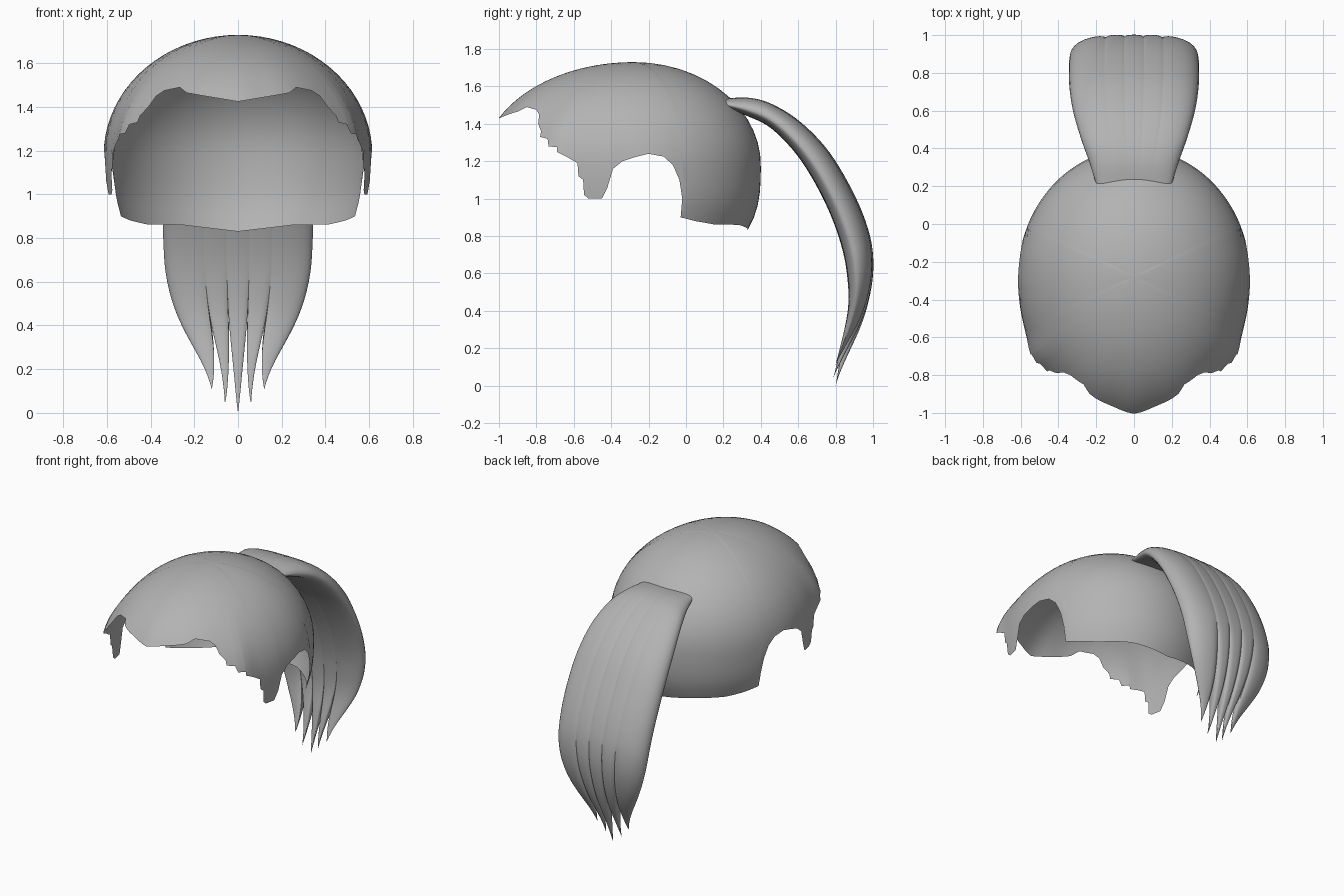
import bpy, bmesh, math

if "Cube" in bpy.data.objects:
    bpy.data.objects.remove(bpy.data.objects["Cube"])

hair = bpy.data.materials.new("hair grey")
hair.diffuse_color = (0.45, 0.45, 0.45, 1)
hair.use_nodes = True
hair.node_tree.nodes["Principled BSDF"].inputs["Base Color"].default_value = hair.diffuse_color


def finish(bm, name, angle):
    bmesh.ops.remove_doubles(bm, verts=bm.verts, dist=0.0005)
    bmesh.ops.recalc_face_normals(bm, faces=bm.faces)
    me = bpy.data.meshes.new(name)
    bm.to_mesh(me)
    bm.free()
    me.materials.append(hair)
    ob = bpy.data.objects.new(name, me)
    bpy.context.collection.objects.link(ob)
    bpy.context.view_layer.objects.active = ob
    ob.select_set(True)
    bpy.ops.object.shade_smooth_by_angle(angle=math.radians(angle))
    ob.select_set(False)


# --- Hair cap: an ellipsoid shell trimmed along a ragged hairline ---
CY, CZ, RX, RF, RB, H = -0.28, 1.18, 0.615, 0.81, 0.68, 0.55


def spread(a):
    # radius factor at polar angle a: dome above, gentle tuck below
    if a < math.pi / 2:
        return math.sin(a)
    return 1 - 0.08 * ((a - math.pi / 2) * H / 0.32) ** 3


def polar(z):
    return math.acos((z - CZ) / H) if z > CZ else math.pi / 2 + (CZ - z) / H


def cap_point(phi, a):
    f = spread(a)
    z = CZ + H * math.cos(a) if a < math.pi / 2 else CZ - (a - math.pi / 2) * H
    # slight keel at the brow and flare at the temple
    pinch = 1 - 0.02 * f ** 3 * math.exp(-((phi - 0.22) / 0.13) ** 2)
    flare = 1 + 0.05 * f ** 6 * math.exp(-((phi - 1.0) / 0.12) ** 2)
    c = math.cos(phi)
    return (RX * math.sin(phi) * f * pinch * flare,
            CY - (RF if c > 0 else RB) * c * f * pinch, z)


# hairline as (y, z): brow point, temple, sideburn, ear arch, nape
hairline = [(-.9, 1.465), (-.85, 1.49), (-.80, 1.475), (-.785, 1.45),
            (-.79, 1.40), (-.775, 1.36), (-.78, 1.33), (-.74, 1.32),
            (-.735, 1.28), (-.69, 1.275), (-.70, 1.25), (-.64, 1.225),
            (-.58, 1.19), (-.575, 1.12), (-.55, 1.10), (-.545, 1.02),
            (-.52, 1.0), (-.45, 1.0), (-.42, 1.06), (-.39, 1.16),
            (-.34, 1.20), (-.28, 1.22), (-.2, 1.24), (-.12, 1.225),
            (-.07, 1.18), (-.035, 1.10), (-.02, 1.0), (-.035, .9),
            (.05, .88), (.15, .862), (.28, .86)]
rim = [(0.0, 1.425)]
for y, z in hairline:
    c = (CY - y) / ((RF if y < CY else RB) * spread(polar(z)))
    rim.append((max(math.acos(max(-1, min(1, c))), rim[-1][0] + 0.003), z))
rim.append((math.pi, 0.83))

columns = []
for (p0, z0), (p1, z1) in zip(rim, rim[1:]):
    n = max(1, math.ceil((p1 - p0) / 0.07))
    columns += [(p0 + (p1 - p0) * k / n, z0 + (z1 - z0) * k / n) for k in range(n)]
columns.append(rim[-1])

ROWS = 18
bm = bmesh.new()
for side in (1, -1):
    grid = []
    for phi, z in columns:
        pts = [cap_point(phi, polar(z) * r / ROWS) for r in range(1, ROWS + 1)]
        grid.append([bm.verts.new((side * x, y, zz)) for x, y, zz in pts])
    top = bm.verts.new((0, CY, CZ + H))
    for a, b in zip(grid, grid[1:]):
        bm.faces.new((top, a[0], b[0]))
        for r in range(ROWS - 1):
            bm.faces.new((a[r], a[r + 1], b[r + 1], b[r]))
finish(bm, "hair_cap", 50)

# --- Ponytail: five strands, joined above and parted towards the tips ---
# outer y, outer z, inner y, inner z, half width
path = [(.21, 1.535, .21, 1.485, .20), (.33, 1.54, .32, 1.445, .235),
        (.45, 1.51, .45, 1.38, .28), (.60, 1.42, .58, 1.25, .32),
        (.75, 1.27, .68, 1.10, .34), (.87, 1.08, .77, .92, .345),
        (.96, .88, .83, .75, .342), (1.0, .70, .86, .60, .33),
        (.99, .50, .868, .43, .29), (.93, .26, .84, .24, .22),
        (.81, .0, .80, .0, .13)]
LAST, SPLIT, EDGE = len(path) - 1, 6.6, 0.35


def along(s):
    # smooth interpolation through the path rows
    i = min(int(s), LAST - 1)
    t = s - i
    p = [path[max(0, min(LAST, i + k))] for k in (-1, 0, 1, 2)]
    return [0.5 * (2 * b + (c - a) * t + (2 * a - 5 * b + 4 * c - d) * t * t
                   + (3 * b - a - 3 * c + d) * t ** 3) for a, b, c, d in zip(*p)]


ACROSS = 10
# left edge, right edge (share of the width), tip x, end of strand along path
strands = [(-1, -.45, -.12, 9.5), (-.45, -.15, -.06, 9.77), (-.15, .15, 0, 10),
           (.15, .45, .06, 9.77), (.45, 1, .12, 9.5)]
bm = bmesh.new()
for left, right, tip, end in strands:
    mid, half = (left + right) / 2, (right - left) / 2
    rows = []
    stations = [SPLIT * k / 32 for k in range(32)]
    stations += [SPLIT + (end - SPLIT) * k / 24 for k in range(25)]
    for s in stations:
        yo, zo, yi, zi, w = along(s)
        q = max(0, (s - SPLIT) / (end - SPLIT))
        taper = q ** 4
        shift = 0.02 * taper if end < LAST else 0
        outer, inner = [], []
        for k in range(ACROSS + 1):
            v = math.sin(math.pi / 2 * (2 * k / ACROSS - 1))
            u = mid + half * v
            x = u * w * (1 - taper) + tip * taper
            # lens-shaped section, each strand rounding off below the parting
            h = math.sqrt(max(0, 1 - abs(u) ** 3.5))
            h *= 1 - (0.04 * min(1, s / 5) + 0.4 * q) * v ** 4
            for f, row in ((EDGE + (1 - EDGE) * h, outer), (EDGE - EDGE * h, inner)):
                f *= 1 - taper
                row.append(bm.verts.new((x, yi + (yo - yi) * f - shift,
                                         zi + (zo - zi) * f)))
        rows.append((outer, inner, s))
    for (o0, i0, s0), (o1, i1, _) in zip(rows, rows[1:]):
        for k in range(ACROSS):
            bm.faces.new((o0[k], o0[k + 1], o1[k + 1], o1[k]))
            bm.faces.new((i0[k], i1[k], i1[k + 1], i0[k + 1]))
        if s0 >= SPLIT:  # side walls where the strands are parted
            for k, edge in ((0, left), (ACROSS, right)):
                if abs(edge) < 1:
                    bm.faces.new((o0[k], o1[k], i1[k], i0[k]))
finish(bm, "ponytail", 50)
